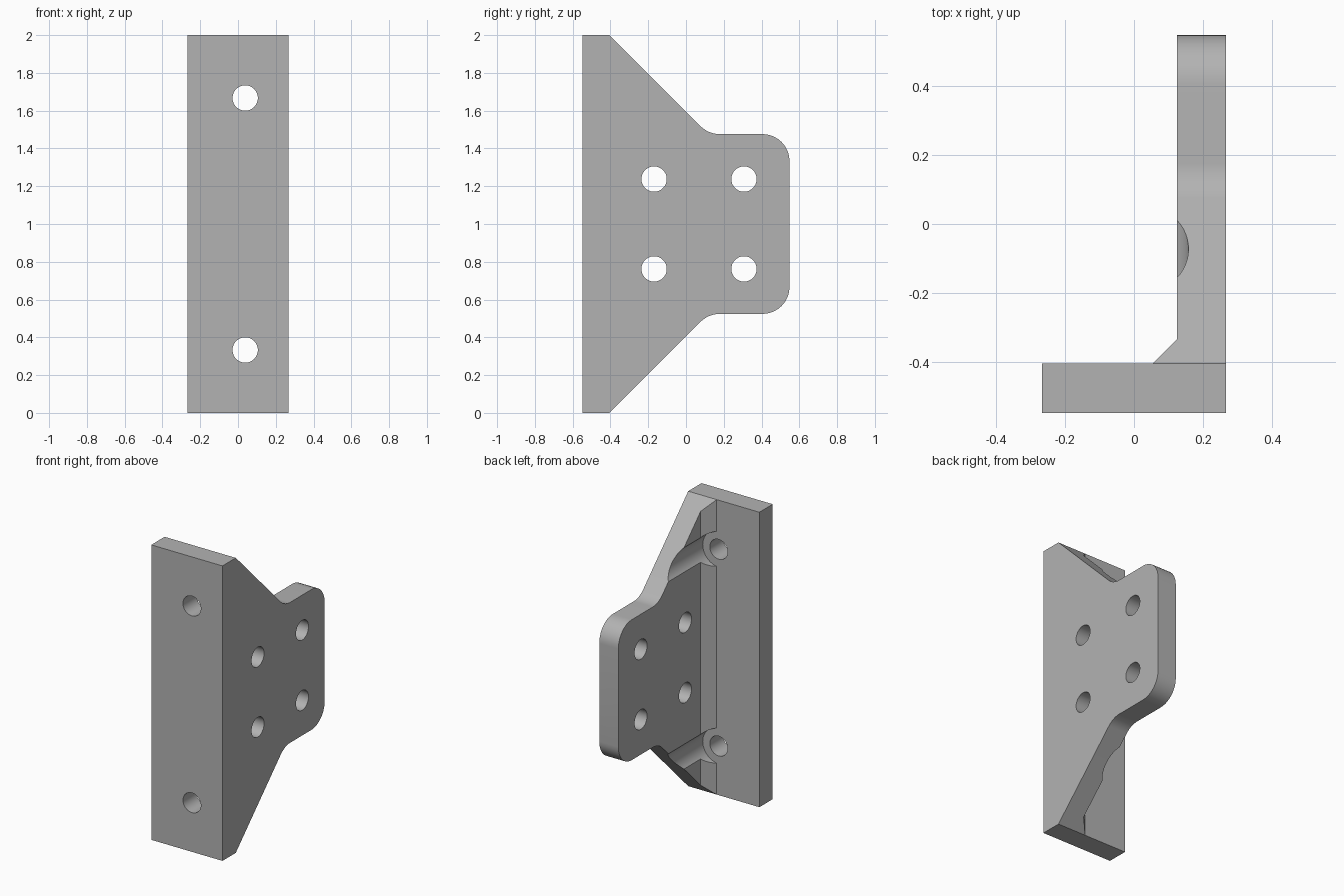
import bpy, bmesh
from math import cos, sin, pi, tan
from mathutils import Vector

cube = bpy.data.objects.get("Cube")
if cube:
    bpy.data.objects.remove(cube, do_unlink=True)

BACK, FRONT = 0.548, -0.548      # depth limits
SIDE, THICK = 0.267, 0.143       # outer face of the flange, plate thickness
INNER = SIDE - THICK             # inner face of the flange
SEAT = FRONT + THICK             # rear face of the mounting plate

steel = bpy.data.materials.new("plain grey")
steel.use_nodes = True
grey = (0.45, 0.45, 0.45, 1)
steel.diffuse_color = grey
steel.node_tree.nodes["Principled BSDF"].inputs["Base Color"].default_value = grey


def prism(name, outline, axis, start, end):
    """Extrude a 2D outline along x, y or z (remaining axes in x, y, z order)."""
    def place(p, d):
        co = list(p)
        co.insert("xyz".index(axis), d)
        return co
    bm = bmesh.new()
    low = [bm.verts.new(place(p, start)) for p in outline]
    high = [bm.verts.new(place(p, end)) for p in outline]
    bm.faces.new(low)
    bm.faces.new(high)
    for i in range(len(low)):
        j = (i + 1) % len(low)
        bm.faces.new((low[i], low[j], high[j], high[i]))
    bmesh.ops.recalc_face_normals(bm, faces=bm.faces)
    mesh = bpy.data.meshes.new(name)
    bm.to_mesh(mesh)
    bm.free()
    mesh.materials.append(steel)
    obj = bpy.data.objects.new(name, mesh)
    bpy.context.collection.objects.link(obj)
    return obj


def circle(u, v, r, n=48):
    return [(u + r * cos(2 * pi * i / n), v + r * sin(2 * pi * i / n)) for i in range(n)]


def rounded(prev, corner, nxt, r, n=10):
    """Arc that replaces a corner between two straight edges."""
    p = Vector(corner)
    a = (Vector(prev) - p).normalized()
    b = (Vector(nxt) - p).normalized()
    half = a.angle(b) / 2
    centre = p + (a + b).normalized() * (r / sin(half))
    s = p + a * (r / tan(half)) - centre
    e = p + b * (r / tan(half)) - centre
    sweep = s.angle(e)
    return [tuple(centre + (s * sin((1 - i / n) * sweep) + e * sin(i / n * sweep)) / sin(sweep))
            for i in range(n + 1)]


def combine(target, tool, operation):
    mod = target.modifiers.new(operation.title(), 'BOOLEAN')
    mod.operation, mod.solver, mod.object = operation, 'EXACT', tool
    bpy.context.view_layer.objects.active = target
    bpy.ops.object.modifier_apply(modifier=mod.name)
    bpy.data.objects.remove(tool, do_unlink=True)


# Angle section with a chamfered inside corner
bracket = prism("angle_bracket", [
    (-SIDE, FRONT), (SIDE, FRONT), (SIDE, BACK), (INNER, BACK),
    (INNER, SEAT + 0.071), (INNER - 0.071, SEAT), (-SIDE, SEAT)], 'z', -0.1, 2.1)

# Side silhouette: sloping shoulders and a rounded tab, mirrored about mid height
tab_top = 1.476
top, knee = (SEAT, 2.0), (SEAT + 2.0 - tab_top, tab_top)
corner, tail = (BACK, tab_top), (BACK, 1.0)
upper = [(FRONT - 0.1, 2.0), top]
upper += rounded(top, knee, corner, 0.143)
upper += rounded(knee, corner, tail, 0.143)
lower = [(y, 2.0 - z) for y, z in reversed(upper)]
combine(bracket, prism("silhouette", upper + lower, 'x', -1, 1), 'INTERSECT')

# Mounting holes with clearance bores running behind them
for z in (0.333, 1.667):
    combine(bracket, prism("bore", circle(0.038, z, 0.12), 'y', SEAT, 1), 'DIFFERENCE')
    combine(bracket, prism("hole", circle(0.038, z, 0.067), 'y', -1, 0), 'DIFFERENCE')

# Four holes through the flange
for y in (-0.169, 0.307):
    for z in (0.762, 1.238):
        combine(bracket, prism("hole", circle(y, z, 0.067), 'x', 0, 1), 'DIFFERENCE')

bpy.ops.object.select_all(action='DESELECT')
bracket.select_set(True)
bpy.context.view_layer.objects.active = bracket
bpy.ops.object.shade_smooth_by_angle(angle=pi / 6)
